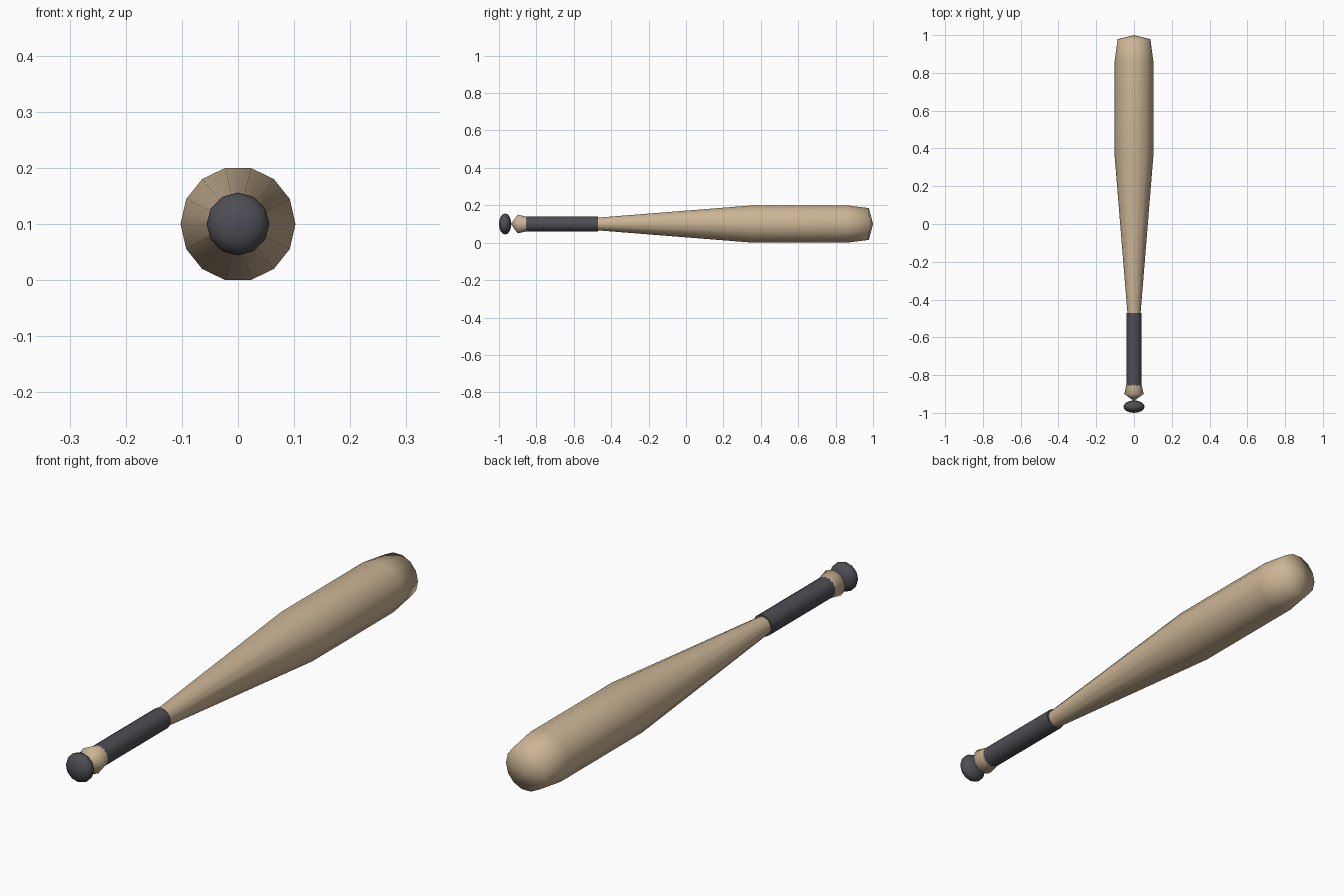
import bpy, bmesh, math

cube = bpy.data.objects.get("Cube")
if cube:
    bpy.data.objects.remove(cube, do_unlink=True)

AXIS_Z = 0.1


def material(name, colour):
    mat = bpy.data.materials.new(name)
    mat.use_nodes = True
    mat.diffuse_color = colour
    mat.node_tree.nodes["Principled BSDF"].inputs["Base Color"].default_value = colour
    return mat


def lathe(name, profile, sides, mat):
    """Revolve (y, radius) points around the long axis; zero radius makes a tip."""
    bm = bmesh.new()
    rings = []
    for y, r in profile:
        count = sides if r > 0 else 1
        angles = [math.tau * i / sides for i in range(count)]
        rings.append([bm.verts.new((r * math.cos(a), y, AXIS_Z + r * math.sin(a)))
                      for a in angles])
    for a, b in zip(rings, rings[1:]):
        for i in range(sides):
            j = (i + 1) % sides
            corners = [a[i % len(a)], a[j % len(a)], b[j % len(b)], b[i % len(b)]]
            bm.faces.new(list(dict.fromkeys(corners)))
    # Close open ends
    for ring in (rings[0], rings[-1]):
        if len(ring) > 1:
            bm.faces.new(ring)
    bmesh.ops.recalc_face_normals(bm, faces=bm.faces)
    mesh = bpy.data.meshes.new(name)
    bm.to_mesh(mesh)
    bm.free()
    mesh.materials.append(mat)
    obj = bpy.data.objects.new(name, mesh)
    bpy.context.collection.objects.link(obj)
    for poly in mesh.polygons:
        poly.use_smooth = len(poly.vertices) <= 4
    return obj


wood = material("pale wood", (0.60, 0.46, 0.30, 1))
dark = material("charcoal grip", (0.075, 0.075, 0.09, 1))

# Wooden body: pointed butt, flare, slim handle, taper, barrel and domed end
lathe("wooden_body", [(-0.937, 0), (-0.9, 0.051), (-0.845, 0.039), (-0.8, 0.034),
                      (-0.47, 0.035), (0.36, 0.1025), (0.86, 0.1025),
                      (0.978, 0.087), (1.0, 0)], 14, wood)

# Wrapped grip sleeve
lathe("grip_wrap", [(-0.86, 0.041), (-0.47, 0.041)], 16, dark)

# Flattened ball at the butt end
steps = 8
knob = [(-0.967 - 0.033 * math.cos(math.pi * i / steps),
         0.056 * math.sin(math.pi * i / steps) if 0 < i < steps else 0)
        for i in range(steps + 1)]
lathe("end_knob", knob, 12, dark)
